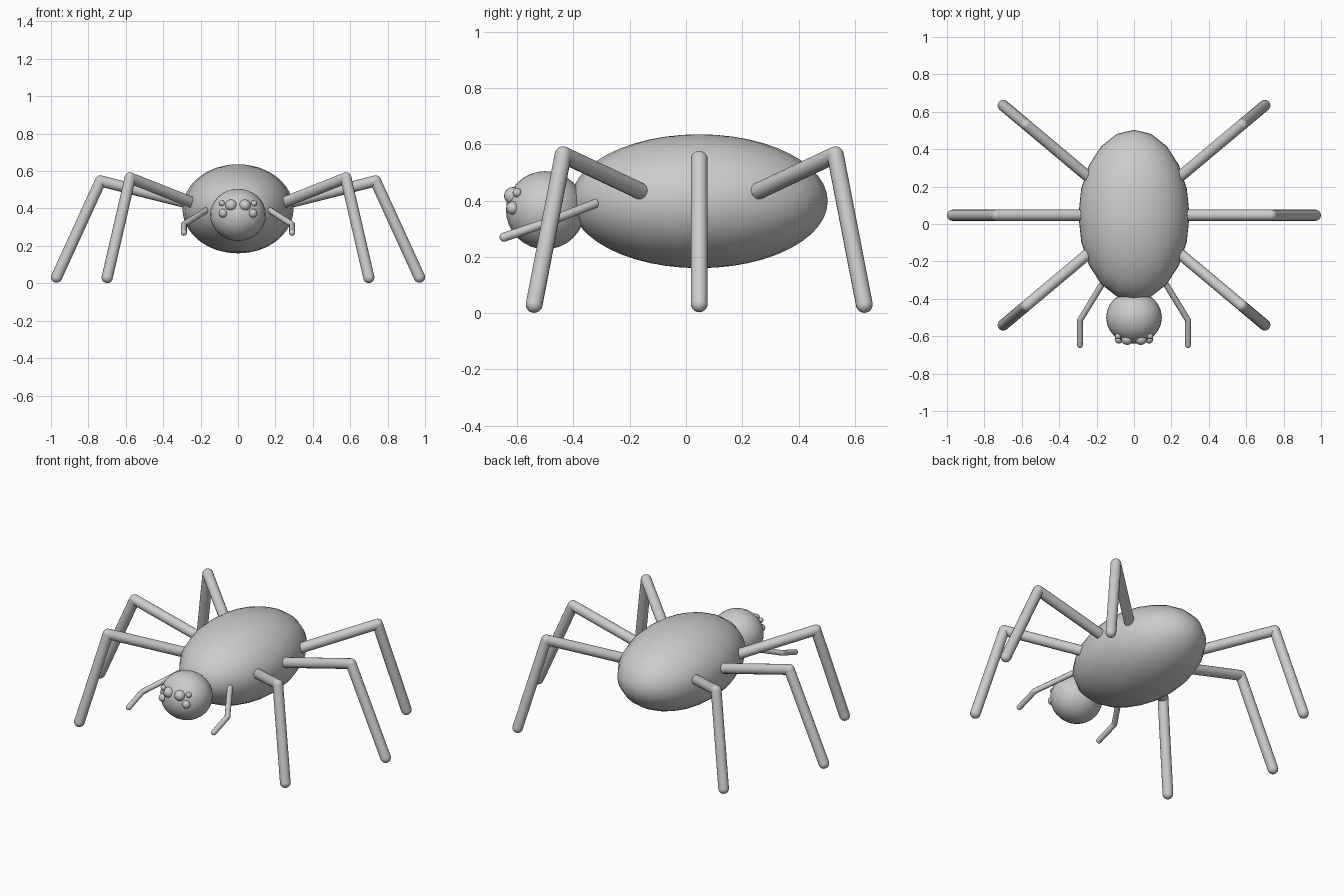
import bpy, bmesh
from math import cos, sin, radians
from mathutils import Vector, Matrix

if "Cube" in bpy.data.objects:
    bpy.data.objects.remove(bpy.data.objects["Cube"])


def finish(name, bm):
    me = bpy.data.meshes.new(name)
    bm.to_mesh(me)
    bm.free()
    for p in me.polygons:
        p.use_smooth = True
    ob = bpy.data.objects.new(name, me)
    bpy.context.collection.objects.link(ob)
    return ob


def ellipsoid(name, centre, radii, segs=24, rings=16):
    bm = bmesh.new()
    mat = Matrix.Translation(centre) @ Matrix.Diagonal((*radii, 1))
    bmesh.ops.create_uvsphere(bm, u_segments=segs, v_segments=rings, radius=1, matrix=mat)
    return finish(name, bm)


def limb(name, points, r, segs=16):
    """Tubes between points with a ball at every joint and end."""
    bm = bmesh.new()
    pts = [Vector(p) for p in points]
    for p in pts:
        bmesh.ops.create_uvsphere(bm, u_segments=segs, v_segments=10, radius=r,
                                  matrix=Matrix.Translation(p))
    for a, b in zip(pts, pts[1:]):
        d = b - a
        rot = d.to_track_quat('Z', 'Y').to_matrix().to_4x4()
        bmesh.ops.create_cone(bm, segments=segs, radius1=r, radius2=r, depth=d.length,
                              matrix=Matrix.Translation((a + b) / 2) @ rot)
    return finish(name, bm)


# Body and head
BODY_Y = 0.047
ellipsoid("abdomen", (0, BODY_Y, 0.398), (0.297, 0.457, 0.238), 20, 24)
ellipsoid("head", (0, -0.5, 0.366), (0.149, 0.14, 0.139), 24, 16)

# Legs: name, angle, then distance out from the body centre and height per joint
legs = [
    ("front_leg", -40, [(0.33, 0.435), (0.753, 0.563), (0.913, 0.031)]),
    ("middle_leg", 0, [(0.29, 0.435), (0.735, 0.547), (0.97, 0.033)]),
    ("back_leg", 40, [(0.33, 0.435), (0.753, 0.563), (0.913, 0.031)]),
]

# Eyes: name, centre, radius
eyes = [
    ("main_eye", (0.037, -0.616, 0.417), 0.031),
    ("upper_eye", (0.086, -0.6, 0.428), 0.016),
    ("lower_eye", (0.08, -0.616, 0.374), 0.023),
]

for side, s in (("right", 1), ("left", -1)):
    for name, ang, joints in legs:
        c, t = cos(radians(ang)), sin(radians(ang))
        limb(f"{name}_{side}", [(s * d * c, BODY_Y + d * t, z) for d, z in joints], 0.03)
    # Feelers beside the head
    limb(f"feeler_{side}", [(s * 0.171, -0.322, 0.39), (s * 0.289, -0.515, 0.315),
                            (s * 0.289, -0.647, 0.27)], 0.016, 12)
    for name, (x, y, z), r in eyes:
        ellipsoid(f"{name}_{side}", (s * x, y, z), (r, r, r), 16, 10)
